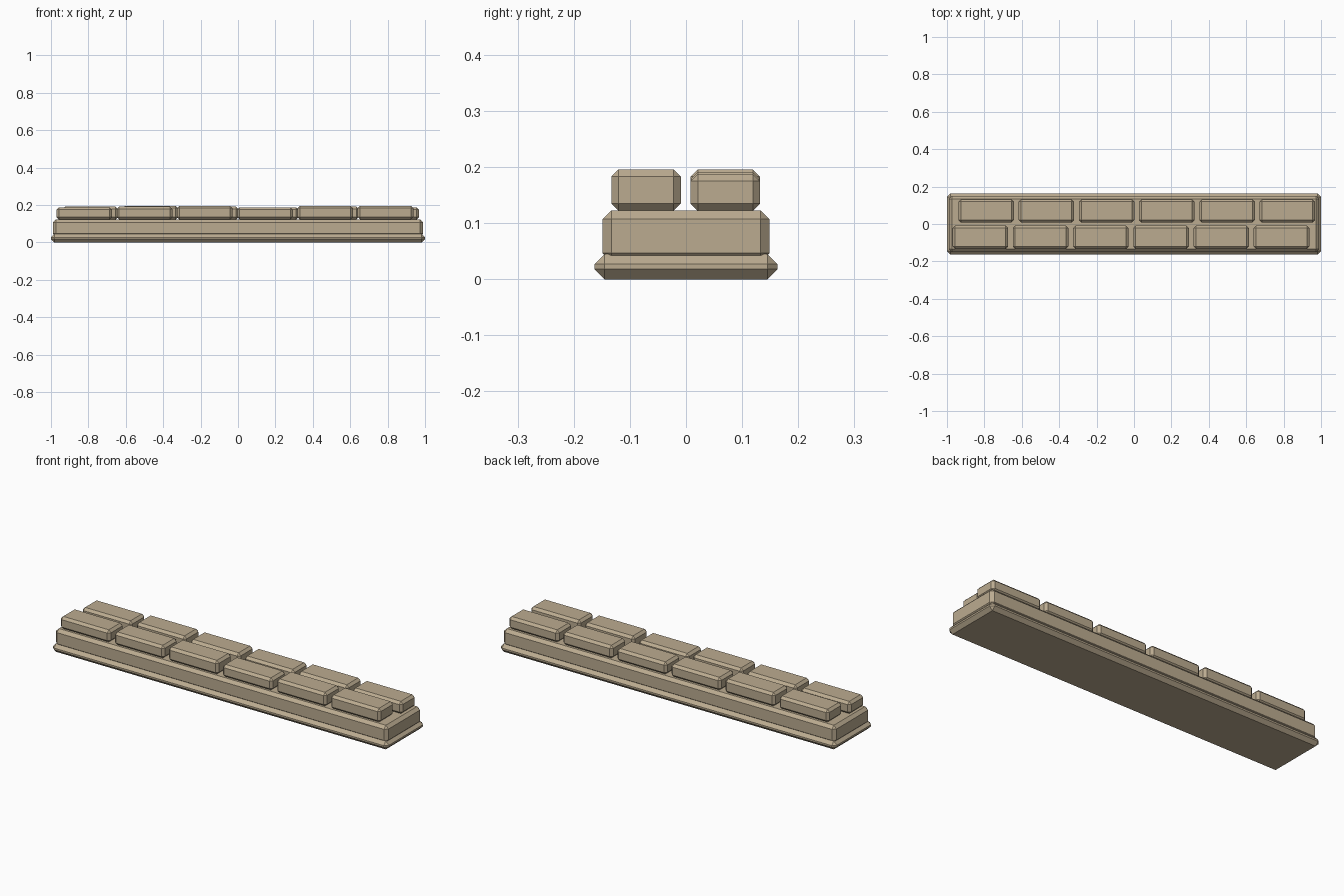
import bpy
import bmesh

if "Cube" in bpy.data.objects:
    bpy.data.objects.remove(bpy.data.objects["Cube"])


def chamfered_box(name, x, y, z, bevel, mat):
    """Box spanning the (min, max) ranges, with flat single-segment chamfers."""
    bm = bmesh.new()
    bmesh.ops.create_cube(bm, size=1)
    for v in bm.verts:
        for axis, (lo, hi) in enumerate((x, y, z)):
            v.co[axis] = hi if v.co[axis] > 0 else lo
    bmesh.ops.bevel(bm, geom=bm.edges[:], offset=bevel, offset_type='OFFSET',
                    segments=1, profile=0.5, affect='EDGES')
    bmesh.ops.recalc_face_normals(bm, faces=bm.faces[:])
    mesh = bpy.data.meshes.new(name)
    bm.to_mesh(mesh)
    bm.free()
    mesh.materials.append(mat)
    obj = bpy.data.objects.new(name, mesh)
    bpy.context.collection.objects.link(obj)
    return obj


stone = bpy.data.materials.new("sandstone")
stone.diffuse_color = (0.50, 0.41, 0.28, 1)
stone.use_nodes = True
stone.node_tree.nodes["Principled BSDF"].inputs["Base Color"].default_value = stone.diffuse_color

# Footing and wall core
chamfered_box("footing", (-1, 1), (-0.163, 0.163), (0, 0.045), 0.018, stone)
chamfered_box("wall_core", (-0.99, 0.99), (-0.149, 0.149), (0.031, 0.123), 0.016, stone)

# Two staggered rows of cap stones with slightly uneven heights
pitch, length = 0.322, 0.297
rows = {
    "front_cap": (-0.970, (-0.133, -0.009), (0.188, 0.191, 0.196, 0.188, 0.196, 0.196)),
    "rear_cap": (-0.939, (0.008, 0.132), (0.191, 0.196, 0.191, 0.188, 0.191, 0.188)),
}
for name, (start, y, tops) in rows.items():
    for i, top in enumerate(tops):
        x0 = start + i * pitch
        chamfered_box(f"{name}_{i + 1}", (x0, x0 + length), y, (0.122, top), 0.013, stone)
